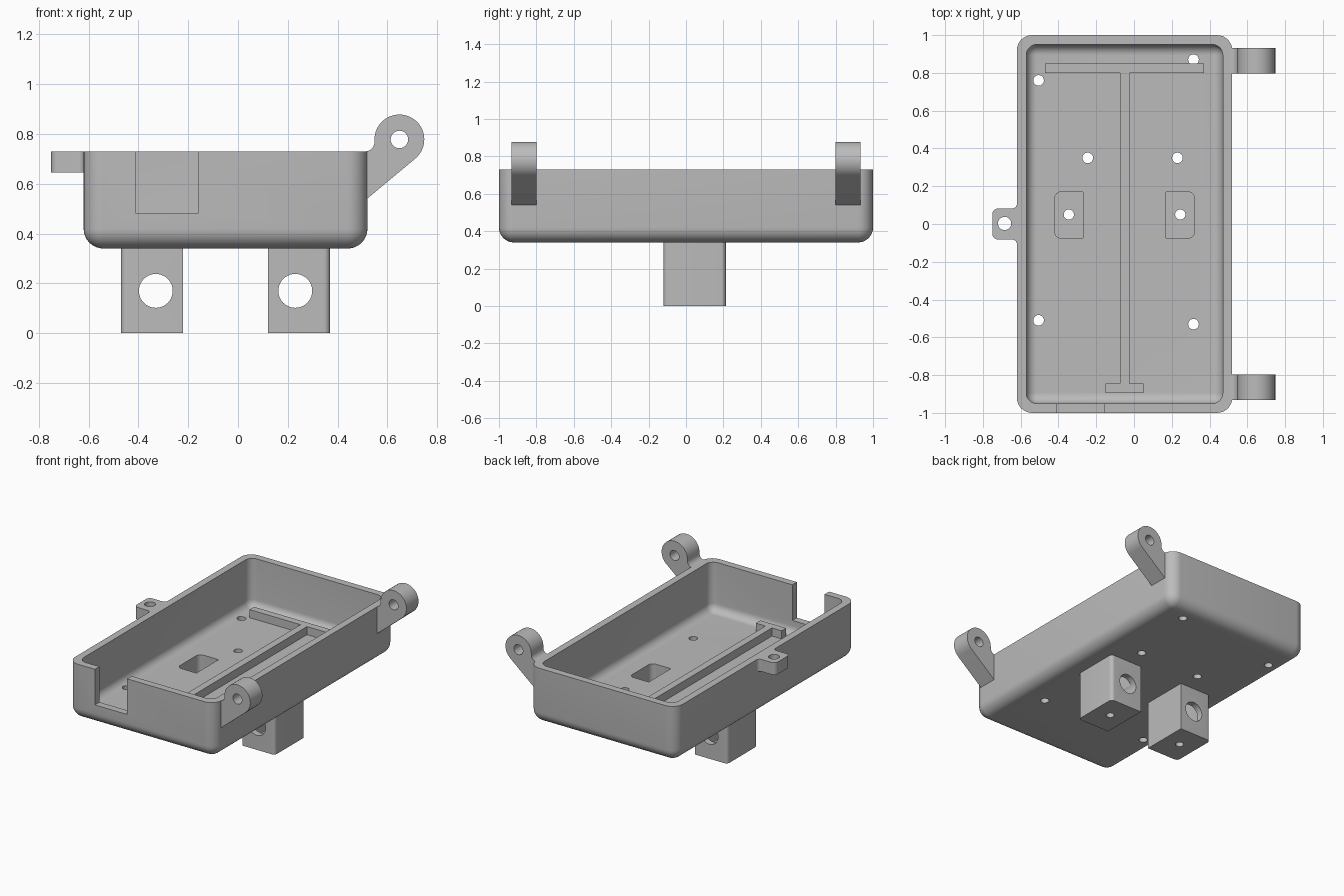
import bpy
import bmesh
from math import sin, cos, tan, pi, radians
from mathutils import Vector

if "Cube" in bpy.data.objects:
    bpy.data.objects.remove(bpy.data.objects["Cube"], do_unlink=True)

grey = bpy.data.materials.new("plain_grey")
grey.use_nodes = True
grey.diffuse_color = (0.5, 0.5, 0.5, 1)
grey.node_tree.nodes["Principled BSDF"].inputs["Base Color"].default_value = (0.5, 0.5, 0.5, 1)


def make(name, rings):
    """Solid skinned over a list of equal-length rings, capped at both ends."""
    bm = bmesh.new()
    loops = [[bm.verts.new(p) for p in ring] for ring in rings]
    n = len(loops[0])
    for a, b in zip(loops, loops[1:]):
        for i in range(n):
            j = (i + 1) % n
            bm.faces.new((a[i], a[j], b[j], b[i]))
    bm.faces.new(loops[0][::-1])
    bm.faces.new(loops[-1])
    bmesh.ops.recalc_face_normals(bm, faces=bm.faces)
    mesh = bpy.data.meshes.new(name)
    bm.to_mesh(mesh)
    bm.free()
    mesh.materials.append(grey)
    ob = bpy.data.objects.new(name, mesh)
    bpy.context.collection.objects.link(ob)
    return ob


def arc(cx, cy, r, a0, a1, n=12):
    return [(cx + r * cos(radians(a0 + (a1 - a0) * i / n)),
             cy + r * sin(radians(a0 + (a1 - a0) * i / n))) for i in range(n + 1)]


def rounded(corners, n=8):
    """Outline from (x, y, radius) corners, convex or concave."""
    out = []
    for i, (x, y, r) in enumerate(corners):
        p = Vector((x, y))
        if r == 0:
            out.append((x, y))
            continue
        u = (Vector(corners[i - 1][:2]) - p).normalized()
        v = (Vector(corners[(i + 1) % len(corners)][:2]) - p).normalized()
        half = u.angle(v) / 2
        centre = p + (u + v).normalized() * r / sin(half)
        a = p + u * r / tan(half) - centre
        b = p + v * r / tan(half) - centre
        sweep = a.angle(b)
        for k in range(n + 1):
            t = k / n
            q = centre + (a * sin((1 - t) * sweep) + b * sin(t * sweep)) / sin(sweep)
            out.append((q.x, q.y))
    return out


def box_outline(x0, x1, y0, y1, r_left=0, r_right=0):
    return rounded([(x0, y0, r_left), (x1, y0, r_right), (x1, y1, r_right), (x0, y1, r_left)])


def prism(name, outline, lo, hi, axis="z"):
    if axis == "z":
        return make(name, [[(u, v, w) for u, v in outline] for w in (lo, hi)])
    return make(name, [[(u, w, v) for u, v in outline] for w in (lo, hi)])


def hole(x, v, r, lo, hi, axis="z"):
    return prism("cutter", arc(x, v, r, 0, 360, 40)[:-1], lo, hi, axis)


def cut(ob, cutters):
    bpy.context.view_layer.objects.active = ob
    for c in cutters:
        c.hide_render = True
        mod = ob.modifiers.new("cut", "BOOLEAN")
        mod.operation = "DIFFERENCE"
        mod.solver = "EXACT"
        mod.object = c
        bpy.ops.object.modifier_apply(modifier=mod.name)
        bpy.data.objects.remove(c, do_unlink=True)


# Tray shell: outer wall with rounded foot, rim, inner wall, filleted floor
def tray_ring(inset, z, r):
    outline = box_outline(-0.62 + inset, 0.52 - inset, -1 + inset, 1 - inset, r, r)
    return [(x, y, z) for x, y in outline]


FOOT, INNER, WALL, BASE, FLOOR, TOP = 0.08, 0.055, 0.05, 0.34, 0.388, 0.73
rings = []
for i in range(9):
    a = i / 8 * pi / 2
    inset = FOOT * (1 - sin(a))
    rings.append(tray_ring(inset, BASE + FOOT * (1 - cos(a)), max(FOOT - inset, 0.003)))
rings.append(tray_ring(0, TOP, FOOT))
rings.append(tray_ring(WALL, TOP, INNER))
for i in range(9):
    a = i / 8 * pi / 2
    inset = INNER * (1 - cos(a))
    rings.append(tray_ring(WALL + inset, FLOOR + INNER * (1 - sin(a)), max(INNER - inset, 0.003)))
tray = make("tray", rings)


def pocket(side):
    """Well through the floor into a leg, rounded on its outer side."""
    cx = -0.05 + side * 0.295
    radii = (0.035, 0) if side < 0 else (0, 0.035)
    return prism("cutter", box_outline(cx - 0.075, cx + 0.075, -0.075, 0.17, *radii), 0.05, 0.6)


cutters = [prism("cutter", box_outline(-0.41, -0.16, 0.48, 0.9), -1.1, -0.9, "y")]
for x, y in ((-0.505, 0.76), (0.315, 0.87), (-0.245, 0.35),
             (0.23, 0.35), (-0.505, -0.51), (0.315, -0.53)):
    cutters.append(hole(x, y, 0.028, 0.2, 0.6))
cut(tray, cutters + [pocket(-1), pocket(1)])
parts = [tray]

# Hollow legs with a cross bore and a small drain hole
for side, name in ((-1, "right_leg"), (1, "left_leg")):
    cx = -0.05 + side * 0.295
    radii = (0.025, 0) if side < 0 else (0, 0.025)
    leg = prism(name, box_outline(cx - 0.125, cx + 0.125, -0.12, 0.213, *radii), 0, 0.345)
    cut(leg, [pocket(side),
              hole(-0.05 + side * 0.28, 0.17, 0.068, -0.4, 0.4, "y"),
              hole(cx, 0.05, 0.027, -0.1, 0.1)])
    parts.append(leg)

# Floor ribs
for name, x0, x1, y0, y1 in (("back_rib", -0.47, 0.37, 0.8, 0.85),
                             ("long_rib", -0.075, -0.025, -0.85, 0.805),
                             ("front_rib", -0.15, 0.05, -0.895, -0.845)):
    parts.append(prism(name, box_outline(x0, x1, y0, y1), 0.37, 0.445))

# Hinge ears on the left wall
ear = arc(0.648, 0.778, 0.1, -50.6, 180, 36)
ear += arc(0.51, 0.768, 0.038, 0, -90, 8) + [(0.51, 0.533)]
for y, name in ((-0.865, "front_hinge"), (0.865, "back_hinge")):
    hinge = prism(name, ear, y - 0.067, y + 0.067, "y")
    cut(hinge, [hole(0.648, 0.778, 0.035, -1.2, 1.2, "y")])
    parts.append(hinge)

# Latch lug on the right wall
lug = prism("latch_lug", rounded([
    (-0.61, -0.11, 0), (-0.62, -0.11, 0), (-0.62, -0.082, 0.025), (-0.75, -0.082, 0.03),
    (-0.75, 0.082, 0.03), (-0.62, 0.082, 0.025), (-0.62, 0.11, 0), (-0.61, 0.11, 0)]), 0.645, TOP)
cut(lug, [hole(-0.685, 0.003, 0.035, 0.5, 0.9)])
parts.append(lug)

# Smooth curved faces, keep edges sharp
bpy.ops.object.select_all(action="DESELECT")
for ob in parts:
    ob.select_set(True)
bpy.context.view_layer.objects.active = tray
bpy.ops.object.shade_smooth_by_angle(angle=radians(30))
